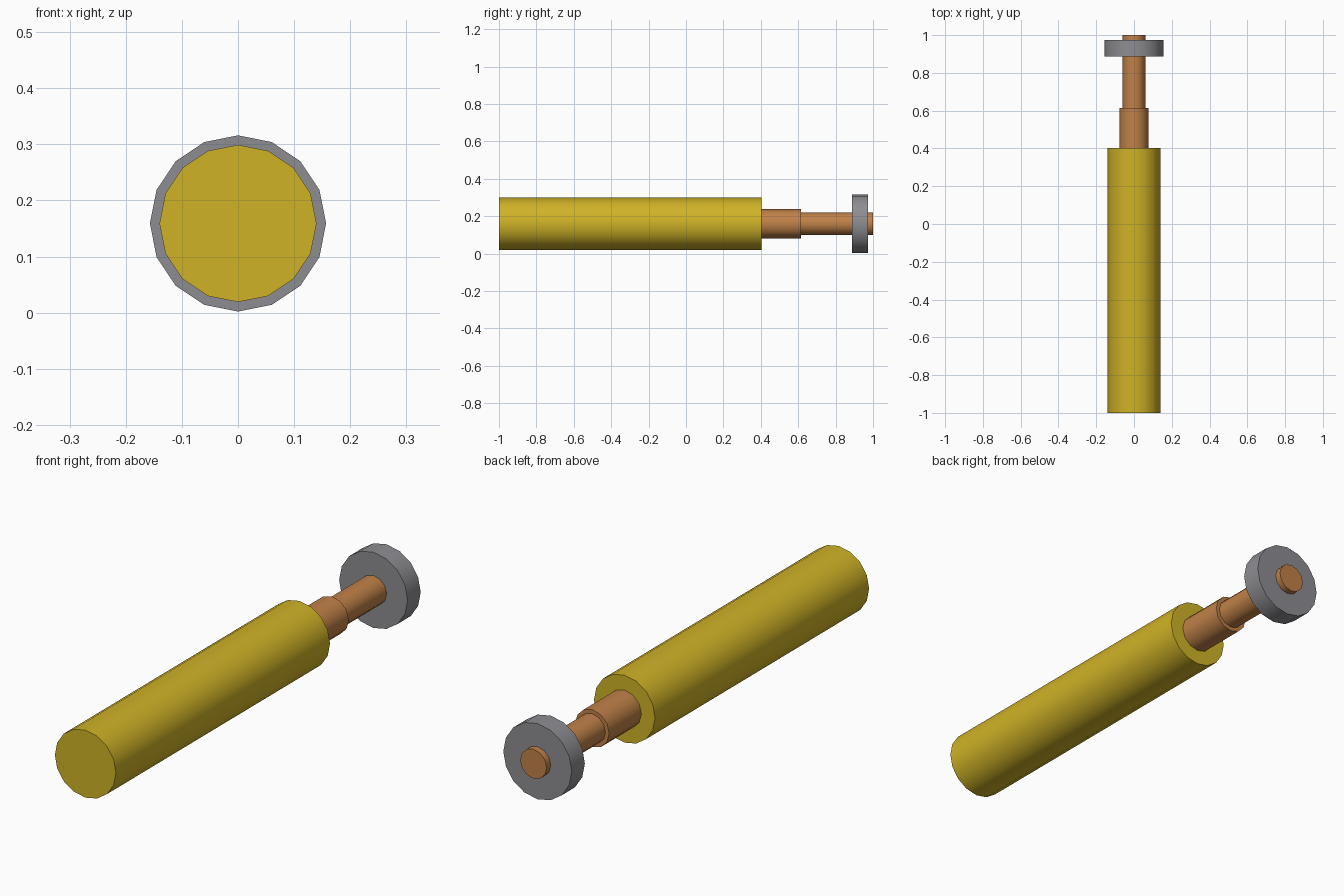
import bpy
import math

if "Cube" in bpy.data.objects:
    bpy.data.objects.remove(bpy.data.objects["Cube"], do_unlink=True)

AXIS_Z = 0.159  # height of the common axis


def material(name, rgb):
    mat = bpy.data.materials.new(name)
    mat.use_nodes = True
    mat.diffuse_color = (*rgb, 1)
    mat.node_tree.nodes["Principled BSDF"].inputs["Base Color"].default_value = (*rgb, 1)
    return mat


def cylinder(name, radius, y0, y1, sides, mat):
    """Capped cylinder lying along y, with smooth sides and sharp rims."""
    bpy.ops.mesh.primitive_cylinder_add(
        vertices=sides, radius=radius, depth=y1 - y0,
        location=(0, (y0 + y1) / 2, AXIS_Z), rotation=(math.pi / 2, 0, 0))
    obj = bpy.context.object
    obj.name = name
    obj.data.materials.append(mat)
    bpy.ops.object.shade_smooth_by_angle(angle=math.radians(40))
    return obj


yellow = material("yellow_paint", (0.63, 0.45, 0.02))
copper = material("copper", (0.53, 0.22, 0.065))
grey = material("grey_metal", (0.27, 0.27, 0.29))

# Main barrel
cylinder("barrel", 0.14, -1.0, 0.403, 16, yellow)
# Stepped rod leaving the rear of the barrel
cylinder("rod_sleeve", 0.078, 0.403, 0.615, 12, copper)
cylinder("rod", 0.061, 0.615, 1.0, 12, copper)
# Flange near the rod tip
cylinder("flange", 0.157, 0.887, 0.973, 16, grey)
